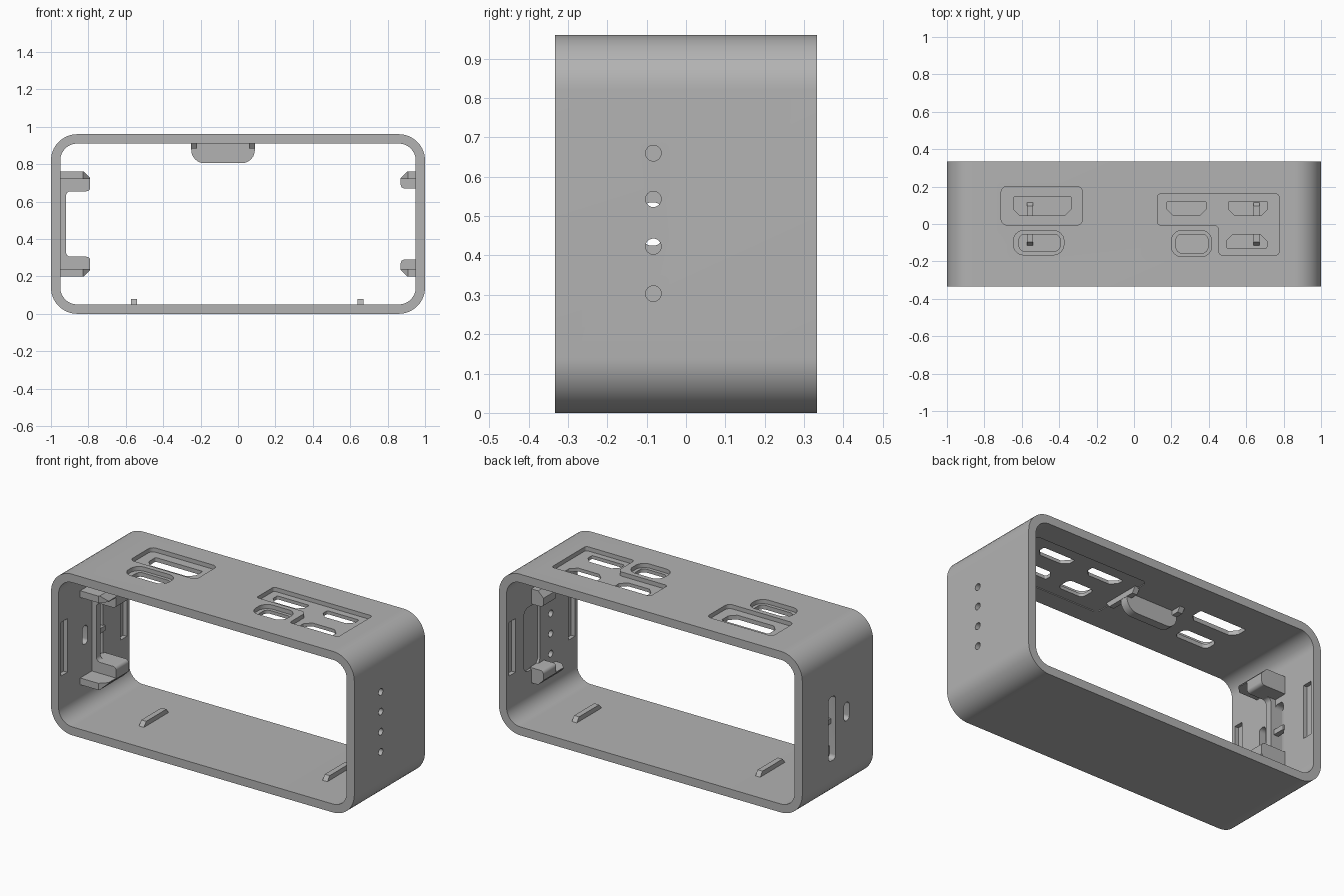
import bpy, bmesh, math
from mathutils import Vector

old = bpy.data.objects.get("Cube")
if old:
    bpy.data.objects.remove(old, do_unlink=True)

grey = bpy.data.materials.new("plain_grey")
grey.use_nodes = True
grey.diffuse_color = (0.45, 0.45, 0.45, 1)
grey.node_tree.nodes["Principled BSDF"].inputs["Base Color"].default_value = grey.diffuse_color

W, H, D, WALL = 1.0, 0.96, 0.333, 0.05
IN = W - WALL
CEIL = H - WALL


def rounded(points, radii, seg=6):
    """Round each corner of a polygon; radii is one number or one per corner."""
    pts = [Vector(p) for p in points]
    if not isinstance(radii, (list, tuple)):
        radii = [radii] * len(pts)
    out = []
    for i, (p, r) in enumerate(zip(pts, radii)):
        if r == 0:
            out.append(p)
            continue
        u = (pts[i - 1] - p).normalized()
        v = (pts[(i + 1) % len(pts)] - p).normalized()
        half = u.angle(v) / 2
        centre = p + (u + v).normalized() * (r / math.sin(half))
        d0 = p + u * (r / math.tan(half)) - centre
        d1 = p + v * (r / math.tan(half)) - centre
        for k in range(seg + 1):
            out.append(centre + d0.lerp(d1, k / seg).normalized() * r)
    return out


def rect(a0, a1, b0, b1):
    return [(a0, b0), (a1, b0), (a1, b1), (a0, b1)]


def prism(name, points, axis, lo, hi):
    """Extrude a 2D outline along an axis: x uses (y,z), y uses (x,z), z uses (x,y)."""
    place = {"x": lambda p, t: (t, p[0], p[1]),
             "y": lambda p, t: (p[0], t, p[1]),
             "z": lambda p, t: (p[0], p[1], t)}[axis]
    bm = bmesh.new()
    low = [bm.verts.new(place(p, lo)) for p in points]
    high = [bm.verts.new(place(p, hi)) for p in points]
    bm.faces.new(low)
    bm.faces.new(high)
    n = len(low)
    for i in range(n):
        j = (i + 1) % n
        bm.faces.new((low[i], low[j], high[j], high[i]))
    bmesh.ops.recalc_face_normals(bm, faces=bm.faces)
    mesh = bpy.data.meshes.new(name)
    bm.to_mesh(mesh)
    bm.free()
    mesh.materials.append(grey)
    ob = bpy.data.objects.new(name, mesh)
    bpy.context.collection.objects.link(ob)
    return ob


def boolean(ob, cutters, operation="DIFFERENCE"):
    """Apply each cutter in turn, then remove it."""
    for c in cutters:
        c.hide_render = True
        m = ob.modifiers.new("cut", "BOOLEAN")
        m.object, m.operation, m.solver = c, operation, "EXACT"
    bpy.context.view_layer.update()
    mesh = bpy.data.meshes.new_from_object(ob.evaluated_get(bpy.context.evaluated_depsgraph_get()))
    ob.modifiers.clear()
    ob.data = mesh
    for c in cutters:
        bpy.data.objects.remove(c, do_unlink=True)


# Outer shell with an open front and back
shell = prism("shell", rounded(rect(-W, W, 0, H), 0.14, 12), "y", -D, D)
cuts = [prism("cutter", rounded(rect(-IN, IN, WALL, CEIL), 0.09, 12), "y", -D - 0.1, D + 0.1)]


def top_cut(points, radii, floor):
    cuts.append(prism("cutter", rounded(points, radii), "z", floor, H + 0.1))


def port(x0, x1, y0, y1, chamfer=0):
    """Through opening; chamfer -1 cuts the front corners, 1 the back corners."""
    c = 0.035
    if chamfer == 0:
        top_cut(rect(x0, x1, y0, y1), 0.03, CEIL - 0.1)
    elif chamfer < 0:
        top_cut([(x0, y0 + c), (x0 + c, y0), (x1 - c, y0), (x1, y0 + c), (x1, y1), (x0, y1)], 0.008, CEIL - 0.1)
    else:
        top_cut([(x0, y0), (x1, y0), (x1, y1 - c), (x1 - c, y1), (x0 + c, y1), (x0, y1 - c)], 0.008, CEIL - 0.1)


# Recessed pockets and through ports in the top
POCKET = H - 0.025
top_cut(rect(-0.71, -0.275, -0.005, 0.2), 0.03, POCKET)
top_cut(rect(-0.645, -0.375, -0.165, -0.035), 0.055, POCKET)
top_cut(rect(0.2, 0.415, -0.175, -0.035), 0.055, POCKET)
top_cut([(0.125, -0.005), (0.455, -0.005), (0.455, -0.165), (0.775, -0.165), (0.775, 0.16), (0.125, 0.16)],
        [0.015, 0.03, 0.015, 0.015, 0.015, 0.015], POCKET)
port(-0.645, -0.335, 0.045, 0.145, -1)
port(-0.615, -0.395, -0.145, -0.055)
port(0.225, 0.395, -0.155, -0.055)
port(0.175, 0.385, 0.045, 0.12, -1)
port(0.505, 0.715, 0.045, 0.12, -1)
port(0.495, 0.71, -0.13, -0.055, 1)

# Round holes in the +x wall
for z in (0.303, 0.423, 0.543, 0.66):
    ring = [(-0.083 + 0.02 * math.cos(a * math.pi / 12), z + 0.02 * math.sin(a * math.pi / 12)) for a in range(24)]
    cuts.append(prism("cutter", ring, "x", IN - 0.1, W + 0.1))

# Slots in the -x wall
cuts.append(prism("cutter", rounded(rect(-0.11, -0.06, 0.425, 0.535), 0.022), "x", -W - 0.1, -IN + 0.01))
cuts.append(prism("cutter", rounded(rect(0.02, 0.085, 0.24, 0.62), 0.022), "x", -W - 0.1, -IN + 0.01))

# Shallow grooves inside both walls, and a pocket inside the +x wall
for s in (-1, 1):
    for y in (-0.31, 0.25):
        ends = sorted((s * (IN - 0.05), s * (IN + 0.025)))
        cuts.append(prism("cutter", rect(y, y + 0.06, 0.32, 0.64), "x", *ends))
cuts.append(prism("cutter", rounded(rect(0.02, 0.17, 0.28, 0.66), 0.04), "x", IN - 0.05, IN + 0.015))
# Shallow relief in the ceiling around the grouped ports
cuts.append(prism("cutter", rounded(rect(0.07, 0.83, -0.22, 0.19), 0.03), "z", CEIL - 0.05, CEIL + 0.005))
boolean(shell, cuts)
parts = [shell]

# Bar across the long slot
parts.append(prism("slot_bar", rect(0.01, 0.095, 0.44, 0.47), "x", -IN - 0.02, -IN + 0.01))


def hook(name, s, tip, depth, upper):
    """Chamfered ledge with a thicker block behind it."""
    def flip(z):
        return H - z if upper else z
    root = IN + 0.01
    side = [(s * root, flip(0.2)), (s * (tip + 0.035), flip(0.2)), (s * tip, flip(0.235)),
            (s * tip, flip(depth)), (s * root, flip(depth))]
    block = prism(name + "_block", rounded(side, [0, 0, 0, 0.02, 0]), "y", -0.02, 0.1)
    ledge = prism(name + "_ledge", side, "y", -0.14, 0.11)
    plan = [(s * root, -0.13), (s * (tip + 0.04), -0.13), (s * tip, -0.09),
            (s * tip, 0.06), (s * (tip + 0.04), 0.1), (s * root, 0.1)]
    zs = sorted((flip(0.19), flip(0.24)))
    boolean(ledge, [prism("cutter", plan, "z", *zs)], "INTERSECT")
    parts.extend((block, ledge))


for upper in (False, True):
    level = "upper" if upper else "lower"
    hook(level + "_long_hook", -1, 0.79, 0.305, upper)
    hook(level + "_short_hook", 1, 0.87, 0.29, upper)

# Spine joining the two long hooks, filleted into them
spine = [(-0.96, 0.28), (-0.86, 0.28), (-0.86, 0.305), (-0.92, 0.305),
         (-0.92, 0.655), (-0.86, 0.655), (-0.86, 0.68), (-0.96, 0.68)]
parts.append(prism("long_hook_spine", rounded(spine, [0, 0, 0, 0.025, 0.025, 0, 0, 0]), "y", -0.02, 0.02))

# Hanging tab under the ceiling
parts.append(prism("ceiling_tab", rounded(rect(-0.25, 0.09, 0.805, CEIL + 0.01), [0.07, 0.07, 0, 0]), "y", 0.0, 0.05))


def rib(name, x, base, height):
    """Low rail running front to back with sloped ends."""
    side = [(-0.12, base), (0.12, base), (0.095, base + height), (-0.095, base + height)]
    parts.append(prism(name, side, "x", x - 0.016, x + 0.016))


for i, x in enumerate((-0.235, 0.075)):
    rib("ceiling_rib_%d" % (i + 1), x, CEIL + 0.008, -0.035)
for i, x in enumerate((-0.555, 0.655)):
    rib("floor_rib_%d" % (i + 1), x, WALL - 0.005, 0.033)

# Smooth the curved faces and keep edges crisp
bpy.ops.object.select_all(action="DESELECT")
for ob in parts:
    ob.select_set(True)
bpy.context.view_layer.objects.active = shell
bpy.ops.object.shade_smooth_by_angle(angle=math.radians(25))
